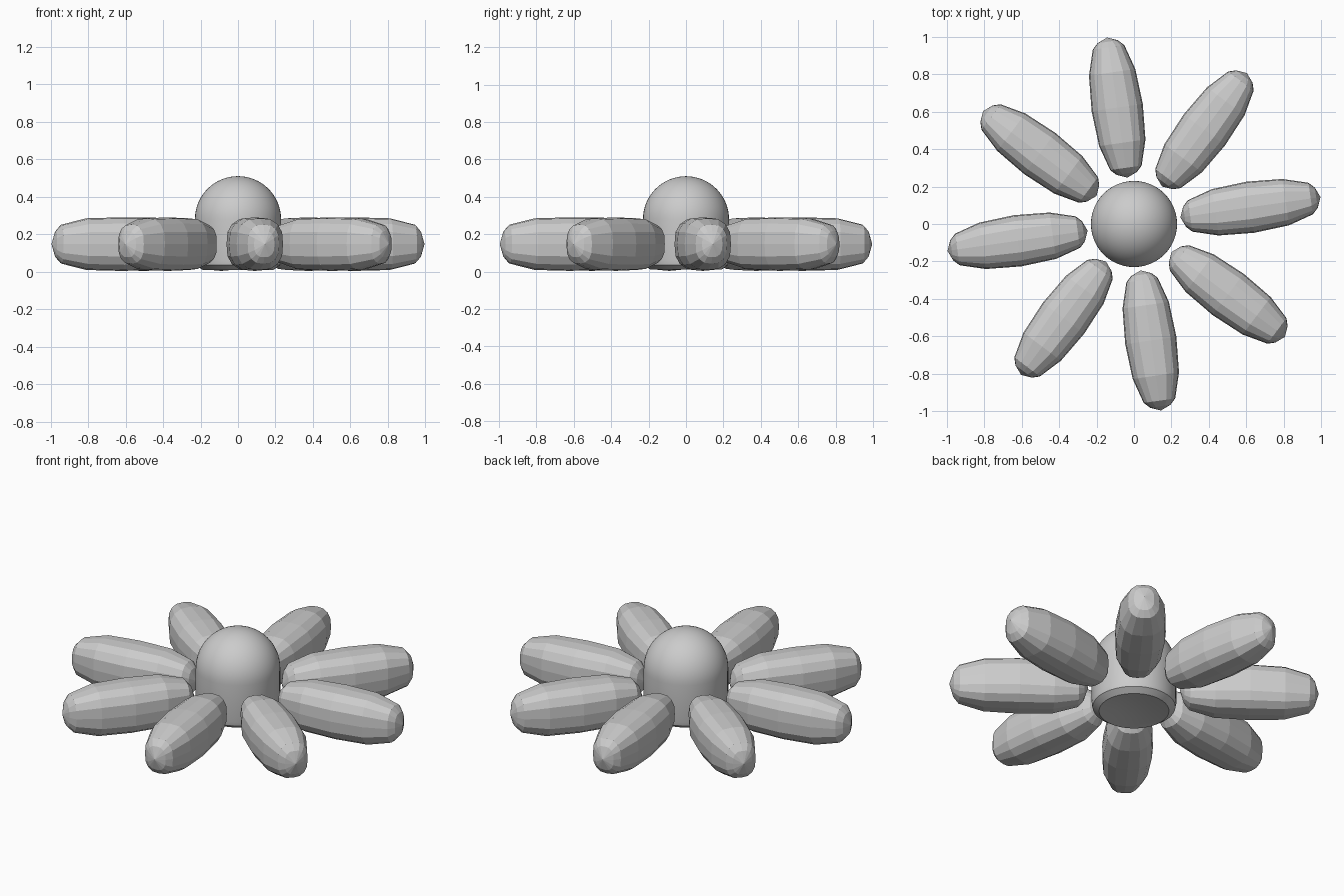
import bpy, bmesh, math

if "Cube" in bpy.data.objects:
    bpy.data.objects.remove(bpy.data.objects["Cube"])

grey = bpy.data.materials.new("plain grey")
grey.diffuse_color = (0.6, 0.6, 0.6, 1)
grey.use_nodes = True
grey.node_tree.nodes["Principled BSDF"].inputs["Base Color"].default_value = grey.diffuse_color


def make_object(name, bm):
    bmesh.ops.recalc_face_normals(bm, faces=bm.faces)
    mesh = bpy.data.meshes.new(name)
    bm.to_mesh(mesh)
    bm.free()
    mesh.materials.append(grey)
    ob = bpy.data.objects.new(name, mesh)
    bpy.context.collection.objects.link(ob)
    return ob


def loft(bm, rings):
    for a, b in zip(rings, rings[1:]):
        n = max(len(a), len(b))
        for i in range(n):
            j = (i + 1) % n
            if len(a) == 1:
                bm.faces.new((a[0], b[i], b[j]))
            elif len(b) == 1:
                bm.faces.new((a[i], a[j], b[0]))
            else:
                bm.faces.new((a[i], a[j], b[j], b[i]))


# Rounded-square petal cross-section, one quarter repeated four times
quarter = [(1, 0), (0.96, 0.46), (0.77, 0.77), (0.46, 0.96)]
section = []
for k in range(4):
    for x, y in quarter:
        for _ in range(k):
            x, y = -y, x
        section.append((x, y))

# Petal half: distance from middle, half width, half height
half = [(0.355, 0.055, 0.07), (0.325, 0.085, 0.104), (0.19, 0.125, 0.138)]
stations = [(-u, w, h) for u, w, h in half] + [(0, 0.138, 0.143)] + half[::-1]


def petal(name, angle):
    bm = bmesh.new()
    c, s = math.cos(angle), math.sin(angle)

    def vert(u, v, z):
        r = 0.628 + u
        return bm.verts.new((r * c - v * s, r * s + v * c, 0.147 + z))

    rings = [[vert(-0.378, 0, 0)]]
    for u, w, h in stations:
        rings.append([vert(u, w * a, h * b) for a, b in section])
    rings.append([vert(0.378, 0, 0)])
    loft(bm, rings)
    return make_object(name, bm)


for i in range(8):
    petal(f"petal_{i + 1}", math.radians(8.2 + 45 * i))

# Domed centre with a bevelled, slightly hollow base
R, ZC, N = 0.23, 0.28, 48
profile = [(0, 0.03), (0.10, 0.025), (0.19, 0.01), (0.225, 0.035), (R, 0.06)]
profile += [(R * math.cos(t * math.pi / 32), ZC + R * math.sin(t * math.pi / 32))
            for t in range(16)] + [(0, ZC + R)]
bm = bmesh.new()
rings = []
for r, z in profile:
    k = 1 if r == 0 else N
    rings.append([bm.verts.new((r * math.cos(2 * math.pi * i / N),
                                r * math.sin(2 * math.pi * i / N), z)) for i in range(k)])
loft(bm, rings)
centre = make_object("flower_centre", bm)
bpy.context.view_layer.objects.active = centre
centre.select_set(True)
bpy.ops.object.shade_smooth_by_angle(angle=math.radians(30))
